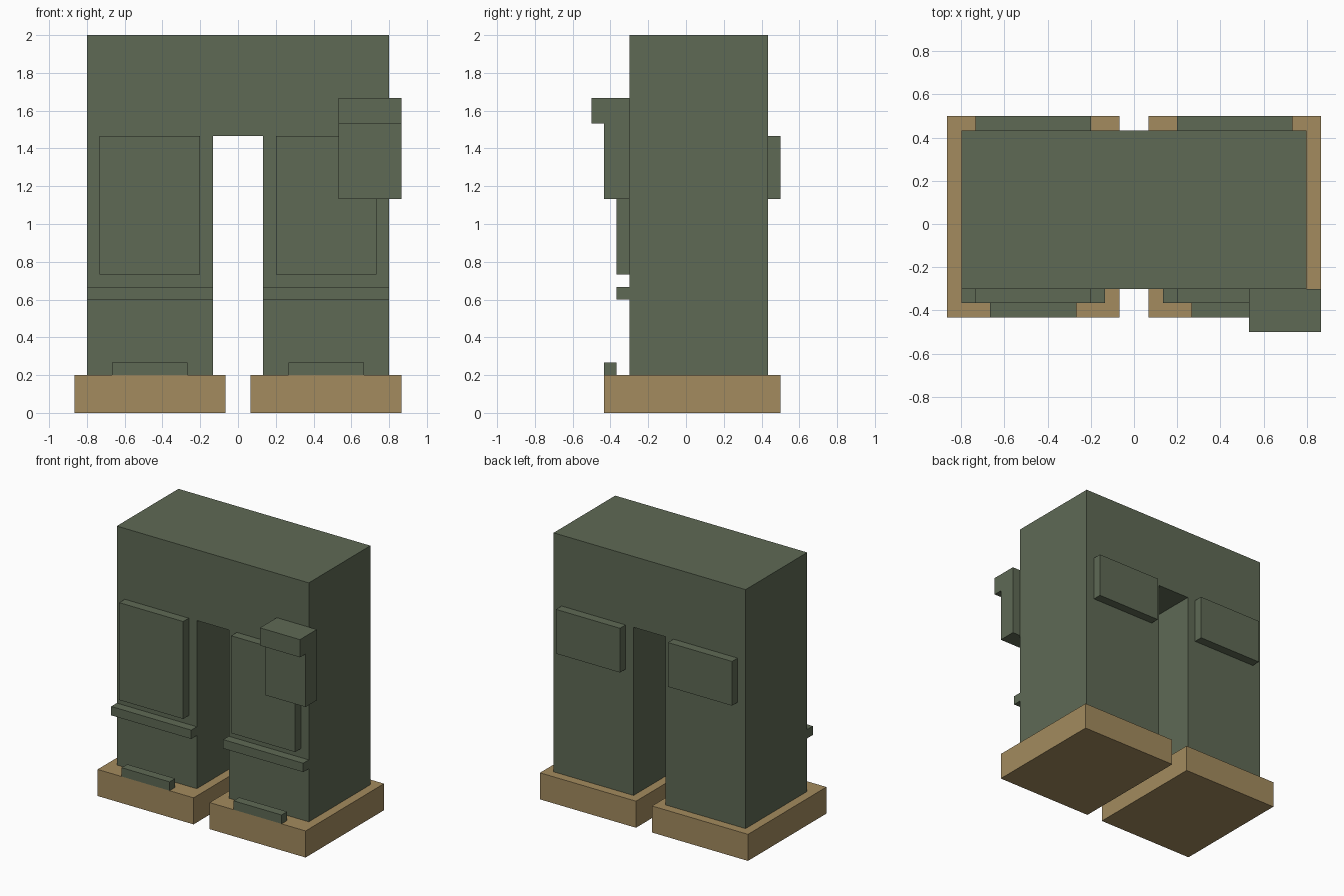
import bpy
import bmesh

cube = bpy.data.objects.get("Cube")
if cube:
    bpy.data.objects.remove(cube, do_unlink=True)

U = 1 / 15  # modelling grid step


def material(name, rgb):
    mat = bpy.data.materials.new(name)
    mat.use_nodes = True
    mat.diffuse_color = (*rgb, 1)
    bsdf = next(n for n in mat.node_tree.nodes if n.type == 'BSDF_PRINCIPLED')
    bsdf.inputs["Base Color"].default_value = (*rgb, 1)
    return mat


olive = material("olive_green", (0.114, 0.144, 0.091))
tan = material("tan", (0.366, 0.258, 0.112))


def prism(name, profile, y0, y1, mat):
    """Extrude an (x, z) outline from y0 to y1, all in grid steps."""
    bm = bmesh.new()
    face = bm.faces.new([bm.verts.new((x * U, y0 * U, z * U)) for x, z in profile])
    new = bmesh.ops.extrude_face_region(bm, geom=[face])["geom"]
    verts = [v for v in new if isinstance(v, bmesh.types.BMVert)]
    bmesh.ops.translate(bm, verts=verts, vec=(0, (y1 - y0) * U, 0))
    bmesh.ops.recalc_face_normals(bm, faces=bm.faces)
    mesh = bpy.data.meshes.new(name)
    bm.to_mesh(mesh)
    bm.free()
    mesh.materials.append(mat)
    obj = bpy.data.objects.new(name, mesh)
    bpy.context.collection.objects.link(obj)
    return obj


def box(name, x, y, z, mat=olive):
    outline = [(x[0], z[0]), (x[1], z[0]), (x[1], z[1]), (x[0], z[1])]
    return prism(name, outline, y[0], y[1], mat)


# Hips and both legs as one arch
half = [(2, 22), (2, 3), (12, 3), (12, 30)]
arch = half + [(-x, z) for x, z in reversed(half)]
prism("trousers", arch, -4.5, 6.5, olive)

# Parts repeated on each leg
for side, s in (("left", 1), ("right", -1)):
    def leg_part(name, x, y, z, mat=olive):
        box(f"{side}_{name}", sorted((s * x[0], s * x[1])), y, z, mat)

    leg_part("sole", (1, 13), (-6.5, 7.5), (0, 3), tan)
    leg_part("thigh_panel", (3, 11), (-5.5, -4.5), (11, 22))
    leg_part("knee_strap", (2, 12), (-5.5, -4.5), (9, 10))
    leg_part("toe_strip", (4, 10), (-6.5, -5.5), (3, 4))
    leg_part("back_pocket", (3, 11), (6.5, 7.5), (17, 22))

# Pouch on the left hip with an overhanging flap
box("hip_pouch", (8, 13), (-6.5, -4.5), (17, 23))
box("pouch_flap", (8, 13), (-7.5, -4.5), (23, 25))
